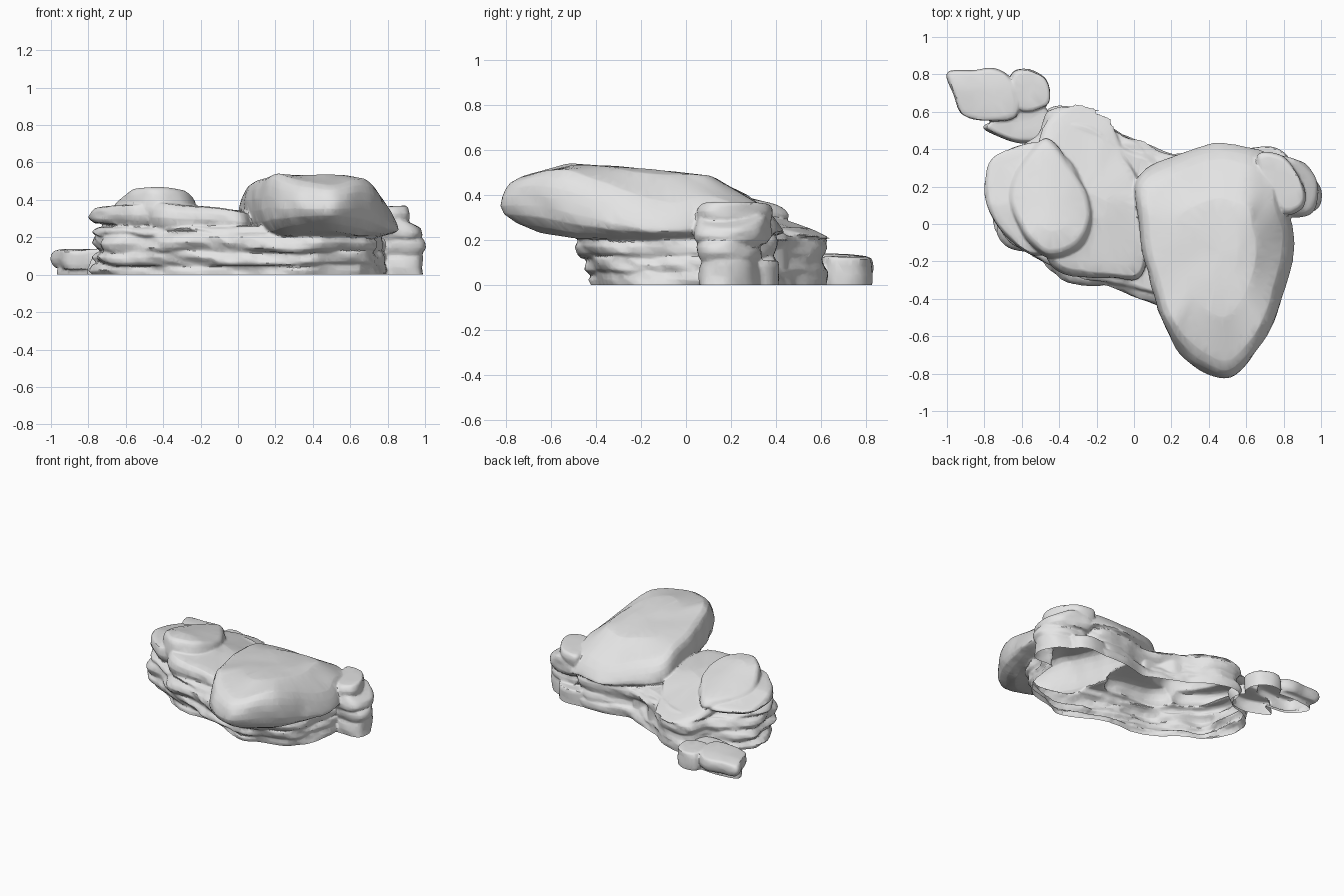
import bpy, bmesh, math
from mathutils import Vector, noise

if "Cube" in bpy.data.objects:
    bpy.data.objects.remove(bpy.data.objects["Cube"])

stone = bpy.data.materials.new("pale grey stone")
stone.use_nodes = True
GREY = (0.78, 0.78, 0.78, 1)
stone.diffuse_color = GREY
stone.node_tree.nodes["Principled BSDF"].inputs["Base Color"].default_value = GREY

# Height fraction and outline scale for each kind of rock
CAP = [(0, .45), (0, .75), (.08, .88), (.25, .97), (.45, 1), (.65, .995), (.82, .97),
       (.94, .93), (1, .85), (1, .5), (1, .25)]
SHEET = [(0, .5), (0, .88), (.25, .97), (.5, 1), (.75, .98), (.95, .93), (1, .8), (1, .3)]
LAYER = [(0, .5), (0, .95), (.2, .985), (.5, 1), (.8, .985), (1, .95), (1, .5)]


def smooth_loop(pts, steps=6):
    """Closed curve through the outline points."""
    out, n = [], len(pts)
    for i in range(n):
        a, b, c, d = (Vector(pts[(i + k) % n]) for k in (-1, 0, 1, 2))
        for s in range(steps):
            t = s / steps
            out.append(b + (c - a) * t / 2 + (a * 2 - b * 5 + c * 4 - d) * t * t / 2
                       + (b * 3 - a - c * 3 + d) * t ** 3 / 2)
    return out


def rock(name, outline, bottom, top, profile, rough=.02, seed=0):
    """Loft an outline between a bottom and a top surface, with weathered sides."""
    loop = smooth_loop(outline)
    mid = sum(loop, Vector((0, 0))) / len(loop)
    low = bottom if callable(bottom) else lambda x, y: bottom
    high = top if callable(top) else lambda x, y: top
    bm = bmesh.new()

    def place(p, t):
        z = low(*p) + (high(*p) - low(*p)) * t
        return bm.verts.new((p.x, p.y, z + .008 * noise.noise((p.x * 5, p.y * 5, seed))))

    rings = []
    for t, s in profile:
        ring = []
        for p in loop:
            q = mid + (p - mid) * s
            at = Vector((q.x, q.y, t * .3 + seed * 3.7))
            bump = noise.noise(at * 4) + .4 * noise.noise(at * 11)
            q += (p - mid).normalized() * (bump - .05) * rough * s * s
            ring.append(place(q, t))
        rings.append(ring)
    for r1, r2 in zip(rings, rings[1:]):
        for i in range(len(loop)):
            j = (i + 1) % len(loop)
            bm.faces.new((r1[i], r1[j], r2[j], r2[i]))
    for ring, t in ((rings[0], 0), (rings[-1], 1)):
        centre = place(mid, t)
        for i in range(len(loop)):
            bm.faces.new((ring[i], ring[(i + 1) % len(loop)], centre))
    bmesh.ops.recalc_face_normals(bm, faces=bm.faces)
    mesh = bpy.data.meshes.new(name)
    bm.to_mesh(mesh)
    bm.free()
    mesh.materials.append(stone)
    obj = bpy.data.objects.new(name, mesh)
    bpy.context.collection.objects.link(obj)
    return obj


def fuse(name, parts):
    """Merge rocks into one skin that is open where it meets the ground."""
    bpy.ops.object.select_all(action='DESELECT')
    for part in parts:
        part.select_set(True)
    obj = parts[0]
    bpy.context.view_layer.objects.active = obj
    bpy.ops.object.join()
    obj.name = obj.data.name = name
    skin = obj.modifiers.new("skin", 'REMESH')
    skin.mode = 'VOXEL'
    skin.voxel_size = .008
    facets = obj.modifiers.new("facets", 'DECIMATE')
    facets.ratio = .15
    for modifier in ("skin", "facets"):
        bpy.ops.object.modifier_apply(modifier=modifier)
    bm = bmesh.new()
    bm.from_mesh(obj.data)
    bmesh.ops.bisect_plane(bm, geom=bm.verts[:] + bm.edges[:] + bm.faces[:],
                           plane_co=(0, 0, 0), plane_no=(0, 0, 1), clear_inner=True)
    bm.to_mesh(obj.data)
    bm.free()
    bpy.ops.object.shade_smooth_by_angle(angle=math.radians(35))


# Stacked base strata, undercut toward the front
base = [(-.77, .2), (-.7, .36), (-.52, .47), (-.45, .61), (-.25, .61), (-.1, .5), (.04, .42),
        (.2, .35), (.42, .39), (.65, .38), (.77, .2), (.78, -.1), (.68, -.36), (.4, -.49),
        (.15, -.43), (-.1, -.36), (-.38, -.28), (-.55, -.17), (-.7, -.08)]
strata = [(-.03, .075, .93, .04), (.05, .135, .97, .015), (.12, .22, 1.01, 0), (.2, .255, .87, -.01)]
main = [rock(f"base_layer_{i}", [(x, y * sy + dy) for x, y in base], z0, z1, LAYER, .05, i)
        for i, (z0, z1, sy, dy) in enumerate(strata)]

# Large overhanging cap, sloping down to the back and dipping at the nose
main.append(rock(
    "large_cap", [(.015, .23), (.2, .36), (.42, .44), (.6, .41), (.77, .33), (.81, .12),
                  (.85, -.03), (.84, -.2), (.77, -.48), (.65, -.7), (.52, -.825), (.4, -.8),
                  (.25, -.69), (.14, -.5), (.07, -.25), (.02, 0)],
    lambda x, y: .205 + .2 * max(0, -y - .5),
    lambda x, y: .54 - .08 * max(0, y + .5) - 1.2 * max(0, y - .02) ** 2
    - .3 * max(0, -y - .53) - 3 * max(0, x - .58) ** 2 - .3 * max(0, .3 - x) ** 2, CAP, .02, 5))

# Left sheets: middle, outer and the plate on top
main.append(rock(
    "middle_sheet", [(-.52, .4), (-.45, .57), (-.29, .65), (-.14, .59), (-.06, .4), (.03, .24),
                     (.08, 0), (.05, -.29), (-.15, -.29), (-.4, -.26), (-.5, -.1), (-.55, .15)],
    lambda x, y: .22 - .06 * max(0, y - .4),
    lambda x, y: .39 - .12 * max(0, x + .4) - .32 * max(0, y - .12), SHEET, .02, 6))
main.append(rock(
    "outer_sheet", [(-.8, .2), (-.77, .35), (-.64, .41), (-.48, .42), (-.3, .3), (-.27, .05),
                    (-.4, -.14), (-.53, -.18), (-.68, -.08), (-.77, .05)],
    lambda x, y: .26 - .06 * (x + .5),
    lambda x, y: .385 + .1 * (x + .5) - .2 * max(0, y - .1), SHEET, .02, 7))
main.append(rock(
    "top_plate", [(-.68, .17), (-.6, .34), (-.47, .46), (-.34, .32), (-.24, .15), (-.22, 0),
                  (-.3, -.14), (-.45, -.18), (-.56, -.1), (-.64, .03)],
    .28, lambda x, y: .47 - .8 * (x + .43) ** 2 - .25 * max(0, y + .05), CAP, .015, 8))

# Boulders at the right-hand end of the front view
end = [(.68, .35), (.8, .38), (.93, .32), (.995, .2), (.975, .07), (.87, .04), (.73, .08)]
short = [(x, y * .78 + .03) for x, y in end]
main.append(rock("end_low", short, -.03, .11, LAYER, .025, 9))
main.append(rock("end_middle", short, .095, .195, SHEET, .025, 10))
main.append(rock("end_high", [(x * .97 + .015, y) for x, y in end], .18,
                 lambda x, y: .31 - .45 * max(0, x - .85), SHEET, .025, 11))
main.append(rock("end_tip", [(.66, .35), (.78, .36), (.88, .27), (.915, .17), (.89, .08), (.78, .08)],
                 .25, .365, CAP, .02, 12))
main.append(rock("end_foot", [(.55, .38), (.68, .42), (.8, .39), (.84, .3), (.7, .2), (.55, .25)],
                 -.03, .11, LAYER, .02, 18))

# Low rubble behind the large cap
main.append(rock("back_rubble", [(-.1, .42), (0, .44), (.08, .36), (.2, .34), (.15, .2), (-.08, .2)],
                 -.03, .23, SHEET, .03, 13))
fuse("rock_outcrop", main)

# Small outlying stones at the back
stones = [
    rock("long_stone", [(-.995, .81), (-.85, .82), (-.74, .83), (-.65, .78), (-.61, .68), (-.63, .57),
                        (-.78, .55), (-.92, .58), (-.97, .69)],
         lambda x, y: .03 - .03 * (x + .8), lambda x, y: .135 - .1 * max(0, y - .72), SHEET, .015, 14),
    rock("stone_foot", [(-.95, .75), (-.75, .78), (-.6, .74), (-.62, .6), (-.8, .59), (-.92, .65)],
         -.03, .07, LAYER, .015, 15),
    rock("round_stone", [(-.66, .79), (-.58, .83), (-.48, .79), (-.44, .7), (-.47, .62), (-.62, .6)],
         -.03, .125, SHEET, .015, 16),
    rock("link_stone", [(-.81, .51), (-.72, .57), (-.6, .64), (-.46, .62), (-.45, .48), (-.62, .44)],
         -.03, .09, SHEET, .02, 17)]
fuse("outlying_stones", stones)
